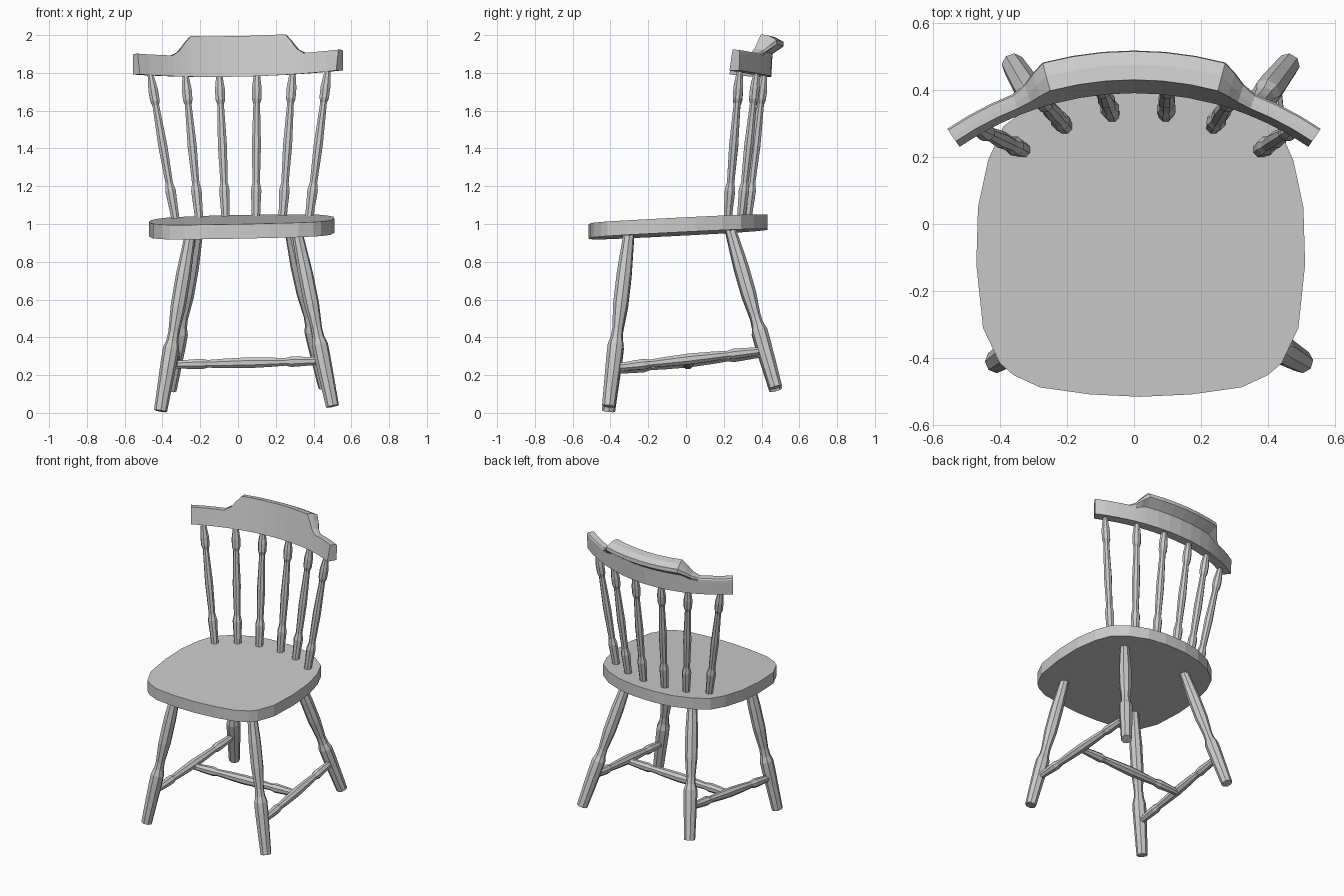
import bpy, bmesh, math
from mathutils import Vector

cube = bpy.data.objects.get("Cube")
if cube:
    bpy.data.objects.remove(cube, do_unlink=True)

wood = bpy.data.materials.new("plain grey")
wood.use_nodes = True
GREY = (0.6, 0.6, 0.6, 1)
wood.diffuse_color = GREY
wood.node_tree.nodes["Principled BSDF"].inputs["Base Color"].default_value = GREY


def finish(bm, name):
    bmesh.ops.recalc_face_normals(bm, faces=bm.faces[:])
    mesh = bpy.data.meshes.new(name)
    bm.to_mesh(mesh)
    bm.free()
    mesh.materials.append(wood)
    obj = bpy.data.objects.new(name, mesh)
    bpy.context.collection.objects.link(obj)
    return obj


def loft(name, rings):
    """Skin a row of matching closed rings and cap both ends."""
    bm = bmesh.new()
    rows = [[bm.verts.new(p) for p in ring] for ring in rings]
    n = len(rows[0])
    for a, b in zip(rows, rows[1:]):
        for i in range(n):
            j = (i + 1) % n
            bm.faces.new((a[i], a[j], b[j], b[i]))
    bm.faces.new(rows[0][::-1])
    bm.faces.new(rows[-1])
    return finish(bm, name)


def turned(name, start, end, profile, sides=8):
    """Lathe-turned stick; profile holds (fraction along, radius)."""
    start, end = Vector(start), Vector(end)
    axis = end - start
    turn = Vector((0, 0, 1)).rotation_difference(axis)
    rings = []
    for t, r in profile:
        ring = []
        for k in range(sides):
            a = math.tau * (k + 0.5) / sides
            ring.append(start + axis * t + turn @ Vector((r * math.cos(a), r * math.sin(a), 0)))
        rings.append(ring)
    return loft(name, rings)


# Seat: mirrored outline, gently sloping slab
half = [(0, -.515), (.15, -.508), (.3, -.487), (.38, -.45), (.42, -.415), (.47, -.31),
        (.49, -.12), (.485, .05), (.455, .19), (.41, .29), (.32, .36), (.2, .41), (.08, .43)]
outline = half + [(0, .432)] + [(-x, y) for x, y in half[:0:-1]]


def seat_z(x, y):
    return 1.026 + 0.051 * y + 0.02 * x


loft("seat", [[(x + .02, y, seat_z(x, y) + dz) for x, y in outline] for dz in (-.077, 0)])

# Legs: from the seat underside down to the foot
leg_profile = [(0, .028), (.25, .04), (.42, .04), (.56, .029), (.61, .032),
               (.65, .043), (.72, .043), (1, .035)]
legs = {
    "front_right_leg": ((-.25, -.3, .96), (-.41, -.41, .01)),
    "front_left_leg": ((.31, -.3, .97), (.5, -.41, .035)),
    "back_right_leg": ((-.21, .23, .98), (-.36, .475, .12)),
    "back_left_leg": ((.27, .23, .99), (.46, .475, .135)),
}
for name, (top, foot) in legs.items():
    turned(name, top, foot, leg_profile)

# Stretchers: two along the sides, one across
bar = [(0, .02), (.13, .027), (.2, .03), (.24, .022), (.35, .027), (.5, .031)]
bar += [(1 - t, r) for t, r in bar[-2::-1]]
turned("right_stretcher", (-.37, -.38, .225), (-.325, .41, .315), bar)
turned("left_stretcher", (.455, -.38, .24), (.42, .41, .33), bar)
turned("cross_stretcher", (-.35, .01, .255), (.44, .01, .275), bar)

# Back spindles, fanning out upwards: bottom x, bottom y, top x, top y
spindle_profile = [(0, .023), (.1, .026), (.2, .03), (.25, .021), (.5, .026),
                   (.78, .019), (.81, .027), (.88, .028), (1, .015)]
fan = [(-.33, .22, -.465, .285), (-.205, .29, -.28, .375), (-.065, .325, -.1, .415),
       (.095, .325, .1, .415), (.235, .29, .29, .375), (.375, .22, .475, .285)]
for i, (bx, by, tx, ty) in enumerate(fan):
    turned("spindle_%d" % (i + 1), (bx, by, 1.02), (tx, ty, 1.81 + .02 * tx), spindle_profile)

# Top rail: section swept round an arc, swelling into a rolled crest in the middle
R, CY, END = 0.925, -0.535, 34.2
low = [(0, 1.78), (.02, 1.89), (.035, 1.89), (.06, 1.888), (.065, 1.88), (.065, 1.865), (.062, 1.78)]
high = [(0, 1.78), (.04, 1.995), (.085, 1.987), (.125, 1.965), (.127, 1.94), (.068, 1.9), (.062, 1.78)]
steps = [(END, 0), (30, 0), (25.5, 0), (21.5, 0), (19, .25), (17, .65), (15, 1), (10, 1), (5, 1)]
stations = [(-a, c) for a, c in steps] + [(0, 1)] + steps[::-1]
rings = []
for angle, crest in stations:
    a = math.radians(angle)
    ring = []
    for (r0, z0), (r1, z1) in zip(low, high):
        r = R + r0 + (r1 - r0) * crest
        z = z0 + (z1 - z0) * crest
        x = r * math.sin(a)
        ring.append((x, CY + r * math.cos(a), z + .02 * x + .14 * R * (1 - math.cos(a))))
    rings.append(ring)
loft("top_rail", rings)
